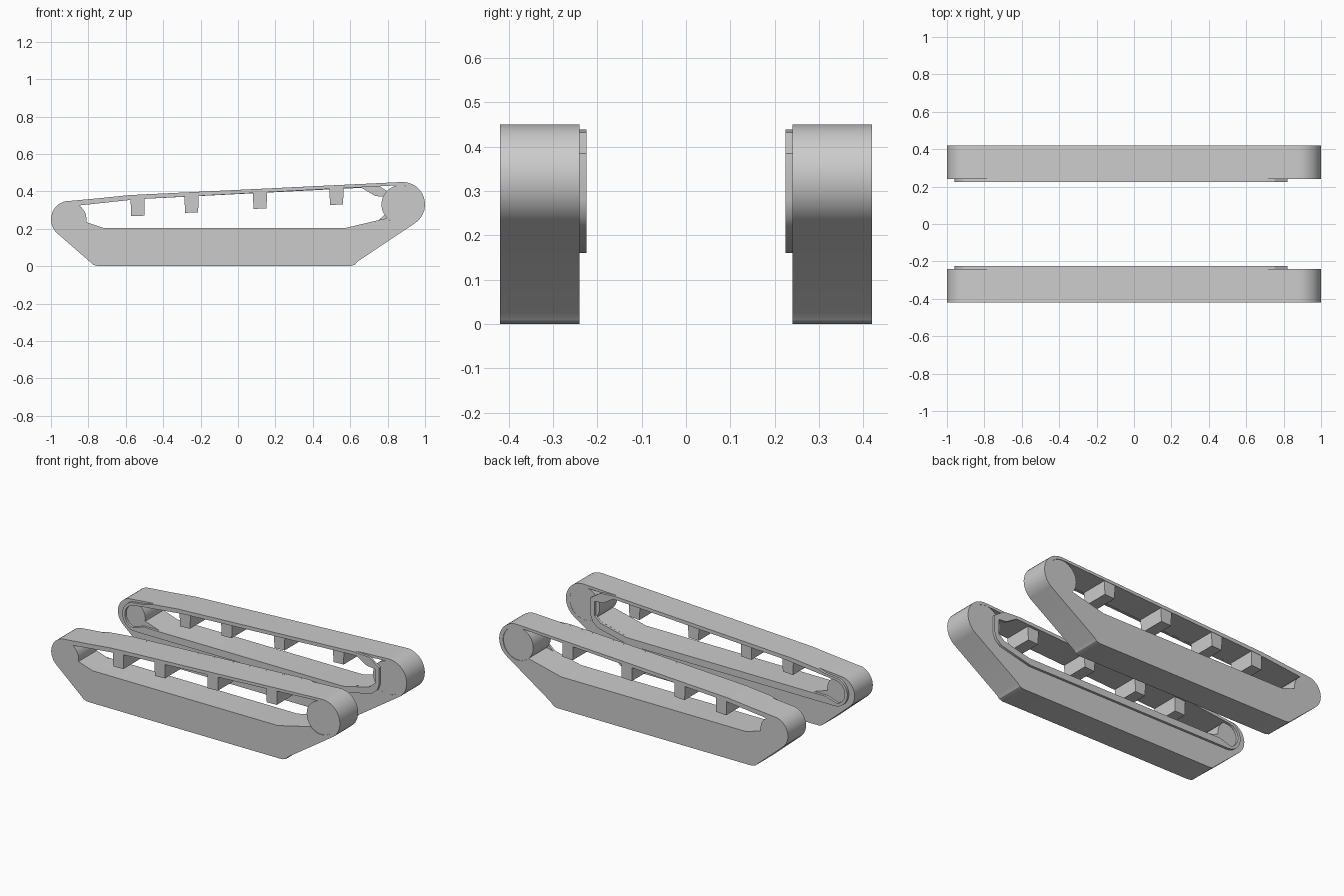
import bpy, bmesh
from math import sin, cos, radians

if "Cube" in bpy.data.objects:
    bpy.data.objects.remove(bpy.data.objects["Cube"])


def arc(cx, cz, r, a0, a1, n=16):
    """Points along an arc in the side (x, z) plane, angles in degrees."""
    return [(cx + r * cos(radians(a0 + (a1 - a0) * i / n)),
             cz + r * sin(radians(a0 + (a1 - a0) * i / n))) for i in range(n + 1)]


def slab(name, loops, y0, y1):
    """Extrude side profiles (outline plus holes) between y0 and y1, mirrored across y."""
    cu = bpy.data.curves.new(name + "_profile", 'CURVE')
    cu.dimensions = '2D'
    cu.fill_mode = 'BOTH'
    cu.extrude = (y1 - y0) / 2
    for pts in loops:
        sp = cu.splines.new('POLY')
        sp.points.add(len(pts) - 1)
        for p, (x, z) in zip(sp.points, pts):
            p.co = (x, z, 0, 1)
        sp.use_cyclic_u = True
    tmp = bpy.data.objects.new(name + "_tmp", cu)
    bpy.context.collection.objects.link(tmp)
    dg = bpy.context.evaluated_depsgraph_get()
    me = bpy.data.meshes.new_from_object(tmp.evaluated_get(dg))
    bpy.data.objects.remove(tmp)

    # stand the profile upright and weld caps to sides
    bm = bmesh.new()
    bm.from_mesh(me)
    for v in bm.verts:
        x, z, d = v.co
        v.co = (x, (y0 + y1) / 2 - d, z)
    bmesh.ops.remove_doubles(bm, verts=bm.verts, dist=1e-5)
    bmesh.ops.recalc_face_normals(bm, faces=bm.faces)
    bm.to_mesh(me)
    bm.free()
    me.name = name
    ob = bpy.data.objects.new(name, me)
    bpy.context.collection.objects.link(ob)
    mod = ob.modifiers.new("both_sides", 'MIRROR')
    mod.use_axis = (False, True, False)
    mod.use_mirror_merge = False
    bpy.ops.object.select_all(action='DESELECT')
    ob.select_set(True)
    bpy.context.view_layer.objects.active = ob
    bpy.ops.object.shade_smooth_by_angle(angle=radians(30))
    return ob


Y_IN, Y_OUT = 0.24, 0.42

# Track body: belt run and side skirt in one outline, open in the middle
outline = (arc(0.88, 0.33, 0.12, 93, -52)
           + [(0.64, 0.025), (0.625, 0.008), (0.60, 0), (-0.75, 0),
              (-0.775, 0.008), (-0.79, 0.022)]
           + arc(-0.90, 0.25, 0.10, 230, 105, 12)
           + [(-0.75, 0.3625), (-0.58, 0.38)])
front_arc = arc(-0.90, 0.25, 0.09, -8, 56, 6)
opening = ([(0.57, 0.203), (-0.714, 0.203), (-0.81, 0.235)] + front_arc
           + [(-0.54, 0.358)] + arc(0.87, 0.33, 0.103, 95, -135, 24))
slab("track_body", [outline, opening], Y_IN, Y_OUT)

# Sprocket wheel closing the high end of the opening
slab("sprocket_wheel", [arc(0.87, 0.33, 0.103, 0, 352.5, 47)], Y_IN + 0.001, Y_OUT - 0.004)

# Inner rail: thin raised frame on the inward face, with a stepped bracket
rail_outline = (arc(-0.87, 0.25, 0.09, 110, 270, 14)
                + [(0.56, 0.16), (0.77, 0.21), (0.805, 0.24), (0.82, 0.28),
                   (0.82, 0.385), (0.75, 0.432), (0.645, 0.439),
                   (-0.58, 0.38), (-0.75, 0.3625), (-0.80, 0.347)])
rail_opening = (arc(-0.87, 0.25, 0.072, 95, 255, 14)
                + [(-0.81, 0.205), (-0.714, 0.203), (0.57, 0.203), (0.75, 0.245),
                   (0.79, 0.28), (0.79, 0.37), (0.735, 0.375), (0.70, 0.395),
                   (0.66, 0.419), (-0.54, 0.358)])
slab("inner_rail", [rail_outline, rail_opening], 0.225, Y_IN)

# Return-run supports hanging under the top of the belt
for i, (x, z) in enumerate([(-0.537, 0.267), (-0.249, 0.285), (0.117, 0.306), (0.526, 0.327)]):
    top = 0.408 + 0.0486 * x - 0.008
    slab(f"belt_support_{i + 1}",
         [[(x - 0.034, z), (x + 0.036, z + 0.003), (x + 0.038, top), (x - 0.038, top - 0.003)]],
         Y_IN + 0.002, Y_OUT - 0.002)
